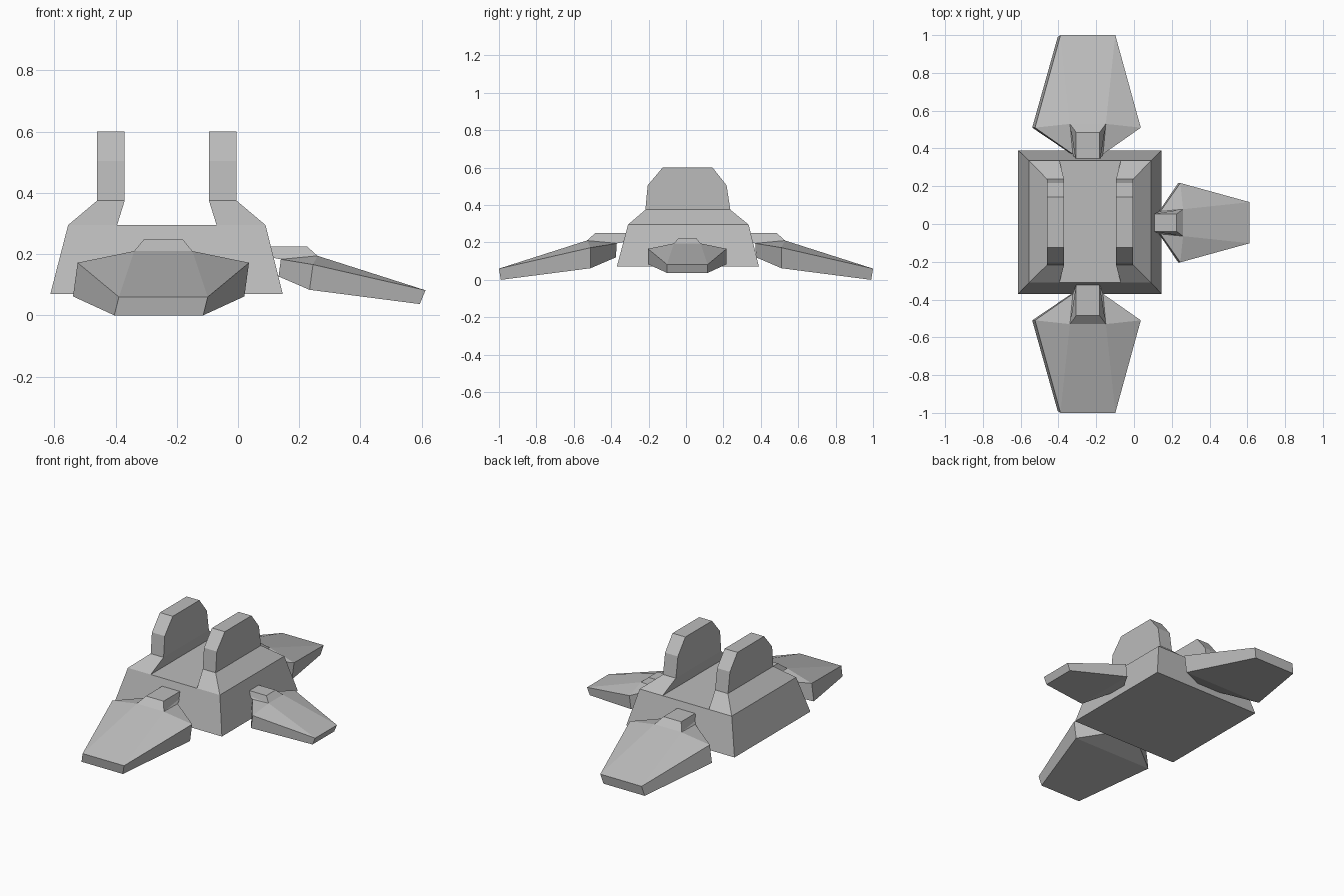
import bpy
import bmesh

if "Cube" in bpy.data.objects:
    bpy.data.objects.remove(bpy.data.objects["Cube"], do_unlink=True)

# Single plain grey material
grey = bpy.data.materials.new("hull_grey")
grey.use_nodes = True
grey.diffuse_color = (0.5, 0.5, 0.5, 1)
grey.node_tree.nodes["Principled BSDF"].inputs["Base Color"].default_value = grey.diffuse_color


def finish(name, bm):
    bmesh.ops.recalc_face_normals(bm, faces=bm.faces)
    mesh = bpy.data.meshes.new(name)
    bm.to_mesh(mesh)
    bm.free()
    mesh.materials.append(grey)
    obj = bpy.data.objects.new(name, mesh)
    bpy.context.collection.objects.link(obj)
    return obj


def loft(name, rings, mirror_x=None):
    """Closed stack of rectangles (x0, x1, y0, y1, z), optionally mirrored."""
    bm = bmesh.new()
    loops = []
    for x0, x1, y0, y1, z in rings:
        if mirror_x is not None:
            x0, x1 = 2 * mirror_x - x0, 2 * mirror_x - x1
        corners = ((x0, y0), (x1, y0), (x1, y1), (x0, y1))
        loops.append([bm.verts.new((x, y, z)) for x, y in corners])
    bm.faces.new(loops[0])
    bm.faces.new(loops[-1])
    for low, high in zip(loops, loops[1:]):
        for i in range(4):
            j = (i + 1) % 4
            bm.faces.new((low[i], low[j], high[j], high[i]))
    return finish(name, bm)


# Half of a fin: distance outward, half width, height
FIN = {
    "tip_low": (0.66, 0.145, 0.0), "tip_high": (0.67, 0.145, 0.06),
    "wide_low": (0.18, 0.28, 0.062), "wide_high": (0.18, 0.28, 0.172),
    "root_low": (0.045, 0.08, 0.12), "root_high": (0.04, 0.08, 0.195),
    "lug_front": (0.2, 0.095, 0.21), "lug_top": (0.155, 0.062, 0.25),
    "lug_back_top": (-0.01, 0.062, 0.25), "lug_back": (-0.01, 0.062, 0.205),
}
# Faces on each flank, and the centre line loop bridging both flanks
FLANK = (
    ("tip_low", "tip_high", "wide_high", "wide_low"),
    ("wide_low", "wide_high", "root_high", "root_low"),
    ("tip_high", "lug_front", "wide_high"),
    ("wide_high", "lug_front", "root_high"),
    ("lug_front", "lug_back", "root_high"),
    ("lug_front", "lug_top", "lug_back_top", "lug_back"),
)
BRIDGE = ("tip_low", "tip_high", "lug_front", "lug_top", "lug_back_top",
          "lug_back", "root_high", "root_low", "wide_low")


def fin(name, place):
    bm = bmesh.new()
    sides = []
    for s in (-1, 1):
        verts = {}
        for key, (u, v, z) in FIN.items():
            x, y, h, scale = place(u, s * v, z)
            if key.endswith("_low"):
                x -= 0.015 * scale
            verts[key] = bm.verts.new((x, y, h))
        sides.append(verts)
        for face in FLANK:
            bm.faces.new([verts[k] for k in face])
    a, b = sides
    for p, q in zip(BRIDGE, BRIDGE[1:] + BRIDGE[:1]):
        bm.faces.new((a[p], a[q], b[q], b[p]))
    return finish(name, bm)


# Tapered central body
loft("body", [(-0.613, 0.146, -0.37, 0.39, 0.07),
              (-0.555, 0.09, -0.31, 0.335, 0.295)])

# Two upright prongs with flared shoulders
PRONG = [(-0.555, -0.395, -0.31, 0.335, 0.295),
         (-0.46, -0.37, -0.217, 0.237, 0.375),
         (-0.46, -0.37, -0.205, 0.217, 0.505),
         (-0.46, -0.37, -0.125, 0.142, 0.6)]
loft("right_prong", PRONG)
loft("left_prong", PRONG, mirror_x=-0.2325)

# Three drooping fins, the left one smaller
fin("front_fin", lambda u, v, z: (-0.244 + v, -0.33 - u, z, 1))
fin("back_fin", lambda u, v, z: (-0.244 + v, 0.33 + u, z, 1))
fin("left_fin", lambda u, v, z: (0.11 + 0.75 * u, 0.007 + 0.75 * v, 0.037 + 0.75 * z, 0.75))
